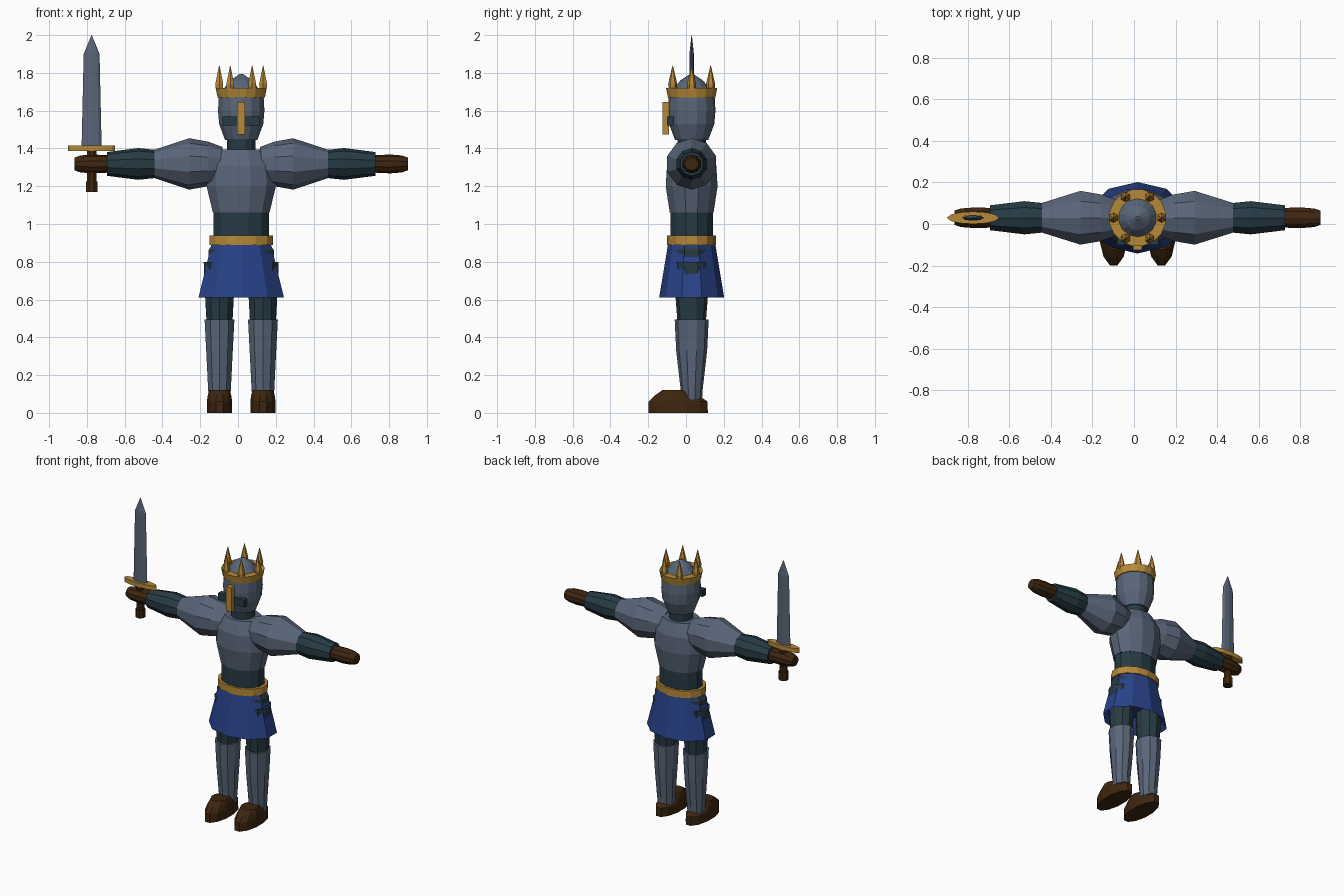
import bpy, bmesh, math
from mathutils import Vector

cube = bpy.data.objects.get("Cube")
if cube:
    bpy.data.objects.remove(cube, do_unlink=True)

# Body axis
CX, CY = 0.017, 0.03


def material(name, rgb):
    m = bpy.data.materials.new(name)
    m.use_nodes = True
    m.diffuse_color = (*rgb, 1)
    bsdf = next(n for n in m.node_tree.nodes if n.type == 'BSDF_PRINCIPLED')
    bsdf.inputs["Base Color"].default_value = (*rgb, 1)
    return m


STEEL = material("steel", (0.10, 0.132, 0.19))
GOLD = material("gold", (0.47, 0.25, 0.04))
BLUE = material("royal blue", (0.022, 0.055, 0.25))
TEAL = material("dark teal cloth", (0.019, 0.043, 0.058))
BROWN = material("brown leather", (0.048, 0.019, 0.005))


def finish(name, bm, mat):
    bmesh.ops.recalc_face_normals(bm, faces=bm.faces)
    mesh = bpy.data.meshes.new(name)
    bm.to_mesh(mesh)
    bm.free()
    mesh.materials.append(mat)
    obj = bpy.data.objects.new(name, mesh)
    bpy.context.scene.collection.objects.link(obj)
    return obj


def loft(name, mat, rings, origin=(CX, CY, 0), n=12, along_x=False, turn=0.5, side=1):
    """Skin rings given as (position, radius a, radius b, shift along b)."""
    bm = bmesh.new()
    loops = []
    for pos, a, b, *shift in rings:
        s = shift[0] if shift else 0
        loop = []
        for i in range(n):
            t = math.tau * (i + turn) / n
            u, v = a * math.cos(t), b * math.sin(t) + s
            p = (side * pos, u, v) if along_x else (u, v, pos)
            loop.append(bm.verts.new(Vector(origin) + Vector(p)))
        loops.append(loop)
    for lo, hi in zip(loops, loops[1:]):
        for i in range(n):
            j = (i + 1) % n
            bm.faces.new((lo[i], lo[j], hi[j], hi[i]))
    bm.faces.new(loops[0])
    bm.faces.new(loops[-1])
    return finish(name, bm, mat)


def box(name, mat, center, size):
    bm = bmesh.new()
    bmesh.ops.create_cube(bm, size=1)
    for v in bm.verts:
        v.co = Vector(center) + v.co * Vector(size)
    return finish(name, bm, mat)


# Head: neck, helmet, eye slit and nose guard
loft("neck", TEAL, [(1.36, .078, .078), (1.47, .078, .078)])
loft("helmet", STEEL, [(1.445, .088, .088), (1.53, .12, .12), (1.6, .126, .126),
                       (1.67, .122, .122), (1.72, .092, .092), (1.76, .06, .06),
                       (1.783, .025, .025), (1.795, .008, .008)], n=14)
box("visor_slit", TEAL, (CX, -.083, 1.545), (.2, .036, .048))
box("nose_guard", GOLD, (CX, -.108, 1.56), (.042, .034, .17))

# Crown: band with six spikes
loft("crown_band", GOLD, [(1.67, .128, .128), (1.72, .138, .138), (1.72, .09, .09),
                          (1.67, .09, .09)], n=16)
for k in range(6):
    t = math.tau * k / 6
    loft(f"crown_spike_{k + 1}", GOLD,
         [(1.71, .021, .021), (1.742, .024, .024), (1.84, .001, .001)],
         (CX + .116 * math.cos(t), CY + .116 * math.sin(t), 0), n=6)

# Trunk: breastplate, waist, belt, hips and skirt
loft("breastplate", STEEL, [(1.06, .155, .12), (1.2, .19, .142), (1.31, .182, .135),
                            (1.395, .125, .1)])
loft("waist", TEAL, [(.88, .152, .115), (1.065, .151, .117)])
loft("belt", GOLD, [(.89, .173, .13), (.94, .173, .13)], n=14)
loft("hips", TEAL, [(.72, .14, .09), (.79, .183, .128), (.86, .183, .122), (.92, .14, .1)], n=10)
loft("skirt", BLUE, [(.7, .15, .1), (.61, .238, .172), (.895, .165, .125), (.9, .1, .08)], n=10)

# Mirrored limbs
for label, side in (("left", 1), ("right", -1)):
    arm = dict(origin=(CX, CY, 1.318), n=10, along_x=True, side=side)
    loft(label + "_shoulder_plate", STEEL,
         [(.1, .09, .09), (.175, .118, .118), (.275, .136, .136), (.36, .108, .108),
          (.46, .075, .075)], **arm)
    loft(label + "_sleeve", TEAL, [(.45, .074, .074), (.545, .084, .084), (.71, .063, .063)], **arm)
    loft(label + "_glove", BROWN, [(.7, .05, .046), (.79, .052, .05), (.85, .047, .045),
                                   (.882, .036, .034)], **arm)
    hip = (CX + side * .115, CY, 0)
    loft(label + "_thigh", TEAL, [(.44, .07, .072), (.62, .08, .086), (.8, .088, .09)], hip, n=10)
    loft(label + "_greave", STEEL, [(.07, .058, .055), (.12, .063, .058), (.33, .074, .082),
                                    (.495, .083, .09)], hip, n=10)
    loft(label + "_boot", BROWN, [(0, .069, .163, -.072), (.06, .069, .162, -.072),
                                  (.095, .064, .115, -.08), (.122, .056, .065, -.09)], hip, n=12)

# Sword held upright in the right hand
hand = (-.775, CY, 0)
loft("sword_pommel", BROWN, [(1.17, .033, .033), (1.225, .033, .033)], hand, n=8)
loft("sword_grip", BROWN, [(1.2, .027, .027), (1.39, .027, .027)], hand, n=8)
loft("sword_guard", GOLD, [(1.386, .125, .03), (1.416, .125, .03)], hand, n=12, turn=0)
loft("sword_blade", STEEL, [(1.41, .053, .014), (1.9, .042, .012), (2.0, .001, .001)],
     hand, n=8, turn=0)
